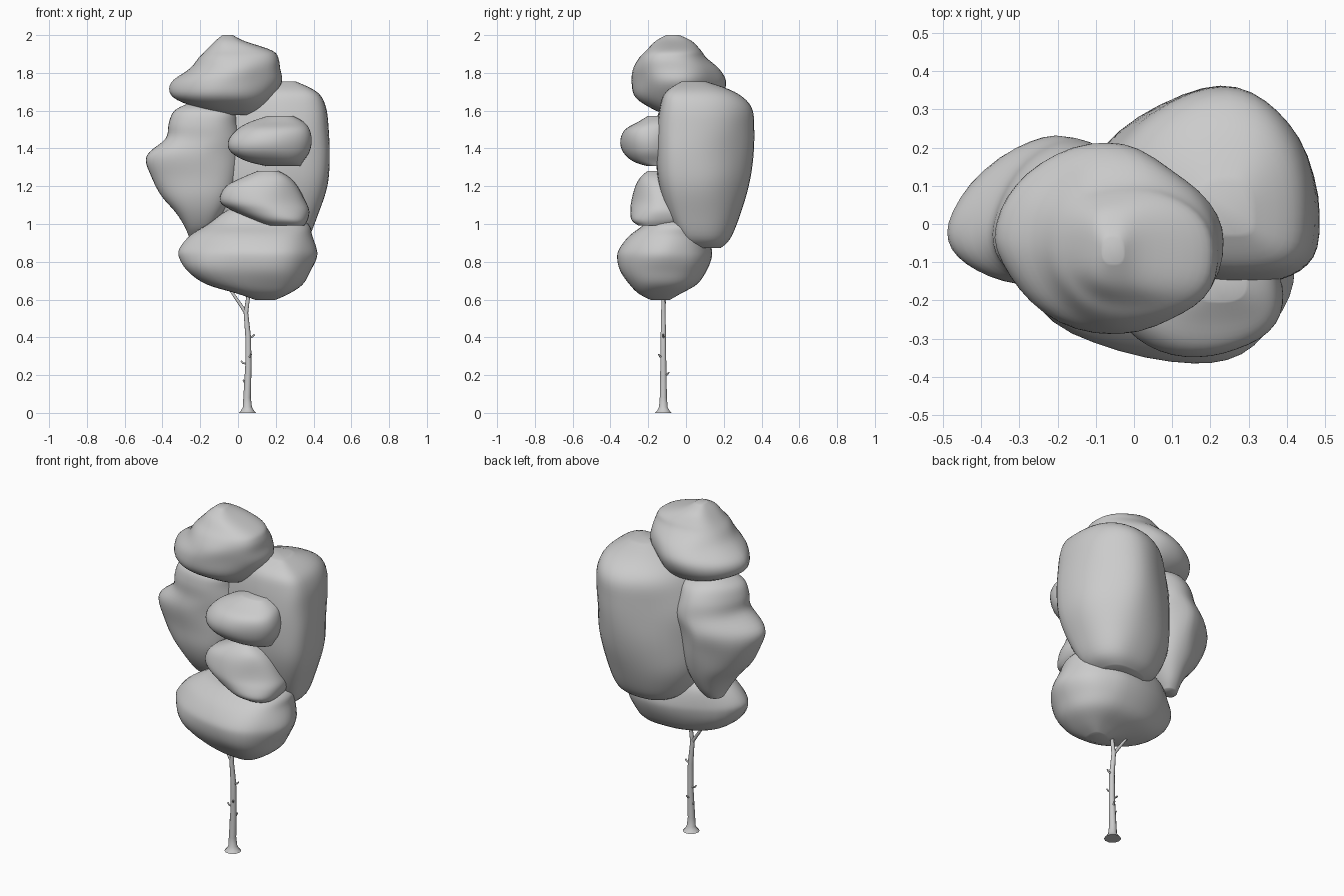
import bpy, bmesh, math
from mathutils import Vector, noise


def catmull(a, b, c, d, t):
    return [0.5 * (2 * q + (r - p) * t + (2 * p - 5 * q + 4 * r - s) * t * t
                   + (3 * q - p - 3 * r + s) * t ** 3) for p, q, r, s in zip(a, b, c, d)]


def leaf_clump(name, rings, fx=0.5, fy=0.5, power=(1.95,) * 4, lump=0.03, sides=40, steps=5):
    """Loft rings of (z, x min, x max, y min, y max); fx, fy place the widest points.
    power is the squareness of each quadrant, counted from +x+y anticlockwise."""
    dense = []
    for i in range(len(rings) - 1):
        quad = [rings[max(0, min(len(rings) - 1, i + k))] for k in (-1, 0, 1, 2)]
        dense += [catmull(*quad, s / steps) for s in range(steps)]
    dense.append(rings[-1])
    biggest = max((r[2] - r[1]) * (r[4] - r[3]) for r in dense)
    bm = bmesh.new()
    loops = []
    for j, (z, x0, x1, y0, y1) in enumerate(dense):
        cx, cy = x0 + (x1 - x0) * fx, y0 + (y1 - y0) * fy
        size = (x1 - x0) * (y1 - y0) / biggest
        fade = math.sin(math.pi * j / (len(dense) - 1)) ** 0.5 if 0 < j < len(dense) - 1 else 0
        loop = []
        for k in range(sides):
            a = 2 * math.pi * k / sides
            c, s = math.cos(a), math.sin(a)
            p = power[k * 4 // sides] + 0.8 * (1 - size)   # narrower rings are squarer
            u = math.copysign(abs(c) ** (2 / p), c)
            v = math.copysign(abs(s) ** (2 / p), s)
            x = cx + u * ((x1 - cx) if u > 0 else (cx - x0))
            y = cy + v * ((y1 - cy) if v > 0 else (cy - y0))
            # soft lumps, kept off the four widest points
            w = 1 + lump * 3 * fade * abs(math.sin(2 * a)) * noise.noise(Vector((x, y, z)) * 5)
            loop.append(bm.verts.new((cx + (x - cx) * w, cy + (y - cy) * w, z)))
        loops.append(loop)
    for lo, hi in zip(loops, loops[1:]):
        for k in range(sides):
            n = (k + 1) % sides
            bm.faces.new((lo[k], lo[n], hi[n], hi[k]))
    bm.faces.new(loops[0][::-1])
    bm.faces.new(loops[-1])
    for f in bm.faces:
        f.smooth = True
    mesh = bpy.data.meshes.new(name)
    bm.to_mesh(mesh)
    bm.free()
    ob = bpy.data.objects.new(name, mesh)
    bpy.context.collection.objects.link(ob)
    # Relax the loft so it reads as a soft sculpted mass
    sm = ob.modifiers.new("relax", 'SMOOTH')
    sm.factor, sm.iterations = 0.5, 6
    return ob


def limb(name, pts):
    """Tapered round tube through (x, y, z, radius)."""
    cu = bpy.data.curves.new(name, 'CURVE')
    cu.dimensions = '3D'
    cu.bevel_depth = 1.0
    cu.bevel_resolution = 3
    cu.use_fill_caps = True
    sp = cu.splines.new('POLY')
    sp.points.add(len(pts) - 1)
    for p, (x, y, z, r) in zip(sp.points, pts):
        p.co = (x, y, z, 1)
        p.radius = r
    sp.use_smooth = True
    ob = bpy.data.objects.new(name, cu)
    bpy.context.collection.objects.link(ob)
    bpy.ops.object.select_all(action='DESELECT')
    ob.select_set(True)
    bpy.context.view_layer.objects.active = ob
    bpy.ops.object.convert(target='MESH')
    return ob


# Foliage clumps
leaf_clump("top_foliage", [
    (1.575, -.07, .06, -.1, .03), (1.61, -.2, .12, -.18, .11), (1.67, -.35, .18, -.27, .185),
    (1.75, -.36, .235, -.29, .215), (1.82, -.26, .225, -.285, .18), (1.88, -.21, .215, -.25, .11),
    (1.92, -.17, .18, -.21, .08), (1.97, -.12, .03, -.16, .03), (2.002, -.08, -.03, -.1, -.04)],
    power=(1.65, 1.95, 1.7, 2.05))
leaf_clump("left_foliage", [
    (.93, -.26, -.17, .0, .08), (.98, -.28, -.13, -.06, .12), (1.06, -.33, -.08, -.11, .16),
    (1.15, -.41, -.03, -.14, .19), (1.25, -.46, 0, -.15, .215), (1.36, -.49, .02, -.165, .235),
    (1.45, -.385, .02, -.16, .225), (1.53, -.37, 0, -.16, .205), (1.6, -.34, -.02, -.14, .16),
    (1.64, -.26, -.11, -.07, .08)], fx=.54, fy=.36, power=(1.8, 1.45, 2.1, 1.9))
leaf_clump("right_foliage", [
    (.87, .04, .29, .02, .18), (.92, -.05, .37, -.03, .235), (1.05, -.13, .425, -.1, .29),
    (1.2, -.16, .475, -.145, .335), (1.35, -.16, .487, -.16, .36), (1.5, -.13, .482, -.155, .365),
    (1.62, -.07, .467, -.14, .35), (1.7, .03, .42, -.11, .26), (1.757, .17, .3, -.02, .1)],
    fx=.59, fy=.36, power=(1.85, 1.75, 1.5, 3.2), lump=.015)
leaf_clump("front_upper_foliage", [
    (1.305, .16, .33, -.2, -.1), (1.33, .05, .345, -.28, -.06), (1.38, -.04, .38, -.335, -.03),
    (1.44, -.055, .392, -.35, -.02), (1.5, -.01, .38, -.325, -.03), (1.54, .06, .35, -.255, -.05),
    (1.573, .16, .29, -.2, -.1)])
leaf_clump("front_lower_foliage", [
    (.99, .15, .35, -.25, -.05), (1.02, .08, .37, -.29, .02), (1.07, -.03, .38, -.297, .04),
    (1.12, -.098, .36, -.292, .03), (1.2, -.065, .318, -.27, 0), (1.25, .03, .27, -.24, -.05),
    (1.283, .11, .21, -.2, -.1)], power=(2.3, 2, 1.9, 2))
leaf_clump("bottom_foliage", [
    (.595, .1, .19, -.18, -.09), (.63, 0, .27, -.25, -.03), (.68, -.17, .345, -.3, .06),
    (.75, -.27, .385, -.35, .11), (.82, -.318, .42, -.367, .138), (.87, -.318, .42, -.355, .138),
    (.94, -.26, .395, -.3, .12), (1.0, -.16, .375, -.22, .09), (1.06, -.08, .26, -.18, .05),
    (1.1, 0, .12, -.12, -.02)], fx=.65, power=(1.75, 2, 1.85, 2))

# Trunk with flared foot
limb("trunk", [
    (.05, -.12, 0, .046), (.05, -.12, .01, .036), (.05, -.12, .03, .024), (.048, -.12, .08, .02),
    (.055, -.12, .25, .0165), (.054, -.12, .4, .015), (.042, -.12, .53, .012),
    (.06, -.12, .66, .009), (.05, -.11, .95, .009), (.08, -.1, 1.25, .008), (.12, -.1, 1.34, .005)])

# Branches into the clumps
for i, pts in enumerate([
        [(.042, -.12, .53, .01), (-.04, -.11, .65, .007), (-.12, -.08, .8, .005)],
        [(.08, -.1, 1.25, .007), (.13, -.12, 1.29, .006), (.22, -.12, 1.33, .005)],
        [(.07, -.1, 1.2, .007), (.09, -.08, 1.34, .006), (.02, -.06, 1.62, .004)]]):
    limb(f"branch_{i + 1}", pts)

# Short twig stubs: height, direction x, direction y
for i, (z, dx, dy) in enumerate([(.4, .036, 0), (.26, -.036, 0), (.16, -.025, .005),
                                 (.295, .018, -.025), (.2, .008, .03)]):
    limb(f"twig_{i + 1}", [(.052, -.12, z, .007), (.052 + dx * .7, -.12 + dy * .7, z + .004, .005),
                           (.052 + dx, -.12 + dy, z + .016, .004)])
